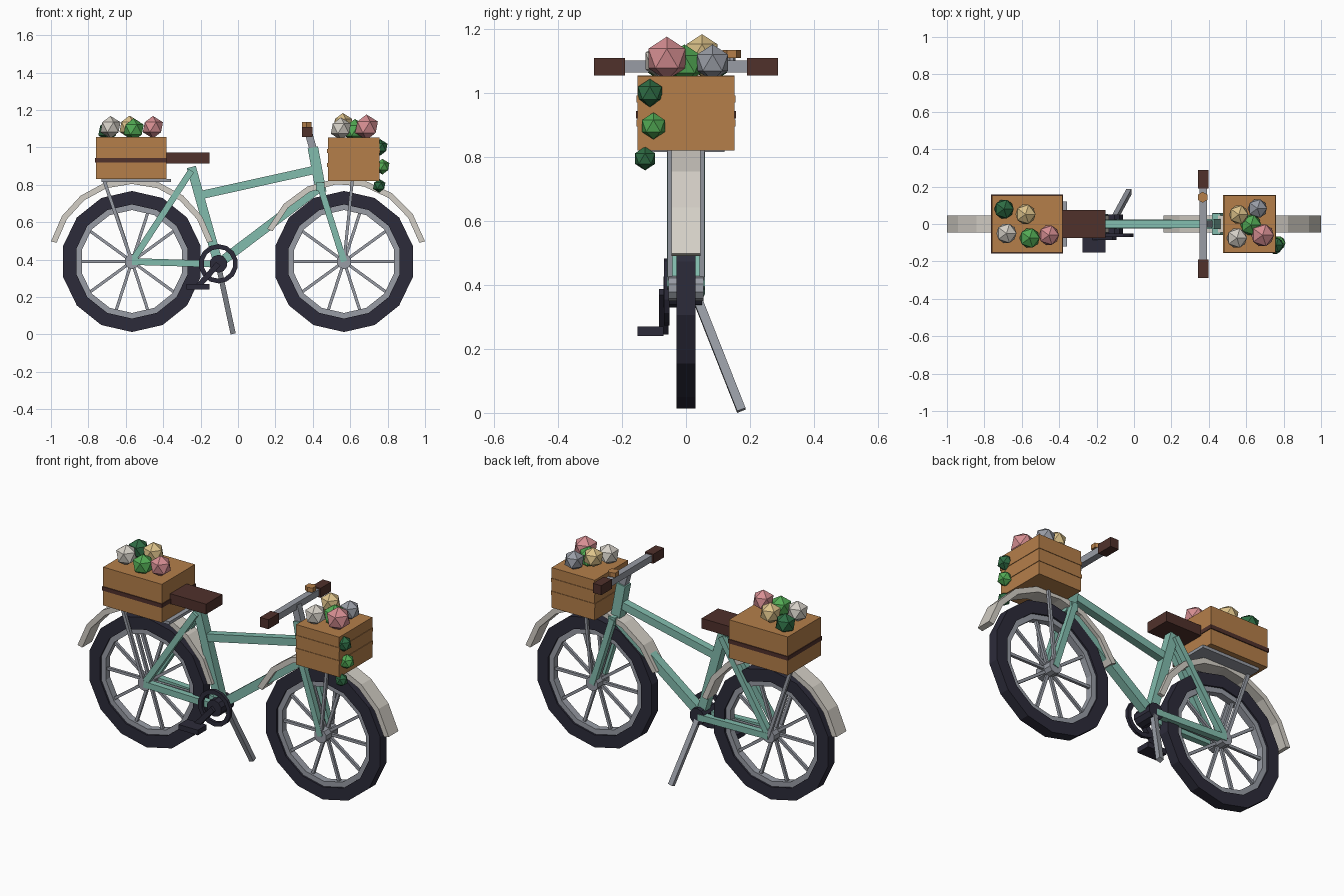
import bpy, bmesh, math
from mathutils import Vector, Matrix

if "Cube" in bpy.data.objects:
    bpy.data.objects.remove(bpy.data.objects["Cube"])


def material(name, r, g, b):
    lin = lambda c: ((c / 255 + 0.055) / 1.055) ** 2.4 if c > 10 else c / 255 / 12.92
    m = bpy.data.materials.new(name)
    m.diffuse_color = (lin(r), lin(g), lin(b), 1)
    m.use_nodes = True
    m.node_tree.nodes["Principled BSDF"].inputs["Base Color"].default_value = m.diffuse_color
    return m


TEAL = material("teal paint", 130, 188, 173)
RUBBER = material("dark rubber", 44, 43, 58)
METAL = material("grey metal", 152, 156, 165)
CREAM = material("cream", 212, 207, 198)
WOOD = material("wood", 181, 127, 74)
LEATHER = material("dark leather", 80, 49, 43)
PINK = material("pink petals", 214, 142, 146)
YELLOW = material("yellow petals", 220, 194, 138)
GREEN = material("leaf green", 82, 170, 84)
DEEP = material("deep green", 46, 108, 68)


def finish(name, bm, mat):
    bmesh.ops.recalc_face_normals(bm, faces=bm.faces)
    me = bpy.data.meshes.new(name)
    bm.to_mesh(me)
    bm.free()
    me.materials.append(mat)
    ob = bpy.data.objects.new(name, me)
    bpy.context.collection.objects.link(ob)
    return ob


def box(name, mat, lo, hi):
    bm = bmesh.new()
    lo, hi = Vector(lo), Vector(hi)
    size = hi - lo
    bmesh.ops.create_cube(bm, size=1, matrix=Matrix.Translation((lo + hi) / 2) @ Matrix.Diagonal((*size, 1)))
    return finish(name, bm, mat)


def beams(name, mat, width, segments):
    """Square bars between pairs of points, all in one object."""
    bm = bmesh.new()
    for a, b in segments:
        a, b = Vector(a), Vector(b)
        d = (b - a).normalized()
        side = Vector((0, 1, 0)) if abs(d.y) < 0.9 else Vector((1, 0, 0))
        side = (side - d * side.dot(d)).normalized()
        up = d.cross(side)
        rot = Matrix((side, up, d)).transposed().to_4x4()
        bmesh.ops.create_cube(bm, size=1, matrix=Matrix.Translation((a + b) / 2) @ rot
                              @ Matrix.Diagonal((width, width, (b - a).length, 1)))
    return finish(name, bm, mat)


def ring(name, mat, cx, cy, cz, r0, r1, half, n, a0=-90, a1=270):
    """Band of rectangular section swept about the y axis; open if less than a full turn."""
    bm = bmesh.new()
    full = a1 - a0 >= 360
    rows = []
    for k in range(n if full else n + 1):
        t = math.radians(a0 + (a1 - a0) * k / n)
        rows.append([bm.verts.new((cx + r * math.cos(t), cy + y, cz + r * math.sin(t)))
                     for r, y in ((r0, -half), (r1, -half), (r1, half), (r0, half))])
    for k in range(n):
        p, q = rows[k], rows[(k + 1) % len(rows)]
        for j in range(4):
            bm.faces.new((p[j], p[(j + 1) % 4], q[(j + 1) % 4], q[j]))
    if not full:
        bm.faces.new(rows[0])
        bm.faces.new(rows[-1])
    return finish(name, bm, mat)


def cylinder(name, mat, centre, radius, depth, n, along_y=True):
    bm = bmesh.new()
    rot = Matrix.Rotation(math.pi / 2, 4, 'X') if along_y else Matrix()
    bmesh.ops.create_cone(bm, cap_ends=True, segments=n, radius1=radius, radius2=radius, depth=depth,
                          matrix=Matrix.Translation(centre) @ rot)
    return finish(name, bm, mat)


def bloom(name, mat, x, y, z, r):
    bm = bmesh.new()
    bmesh.ops.create_icosphere(bm, subdivisions=1, radius=r, matrix=Matrix.Translation((x, y, z)))
    return finish(name, bm, mat)


HX, HZ = 0.567, 0.39

# wheels and mudguards
for end, cx, a0, a1, n in (("rear", -HX, 14, 166, 8), ("front", HX, 14, 157, 7)):
    ring(end + "_tyre", RUBBER, cx, 0, HZ, 0.305, 0.377, 0.03, 14)
    ring(end + "_rim", METAL, cx, 0, HZ, 0.275, 0.31, 0.02, 14)
    spokes = []
    for k in range(10):
        t = math.radians(36 * k)
        spokes.append(((cx, 0, HZ), (cx + 0.28 * math.cos(t), 0, HZ + 0.28 * math.sin(t))))
    beams(end + "_spokes", METAL, 0.016, spokes)
    cylinder(end + "_hub", METAL, (cx, 0, HZ), 0.04, 0.11, 10)
    ring(end + "_mudguard", CREAM, cx, 0, HZ, 0.415, 0.446, 0.045, n, a0, a1)

# frame
BB = (-0.105, 0, 0.378)
beams("seat_tube", TEAL, 0.05, [(BB, (-0.25, 0, 0.895))])
beams("top_tube", TEAL, 0.044, [((-0.20, 0, 0.745), (0.41, 0, 0.88))])
beams("down_tube", TEAL, 0.05, [(BB, (0.44, 0, 0.79))])
beams("head_tube", TEAL, 0.056, [((0.40, 0, 1.0), (0.445, 0, 0.76))])
pair = (-0.042, 0.042)
beams("fork", TEAL, 0.034, [((0.437, y, 0.80), (HX, y, HZ)) for y in pair])
beams("fork_crown", TEAL, 0.045, [((0.44, -0.055, 0.79), (0.44, 0.055, 0.79))])
beams("chain_stays", TEAL, 0.036, [((-0.11, y * 0.8, 0.376), (-HX, y, HZ)) for y in pair])
beams("seat_stays", TEAL, 0.034, [((-0.25, y * 0.6, 0.875), (-HX, y, HZ)) for y in pair])

# crank, chainring and single pedal
cylinder("crank_shell", RUBBER, (-0.105, -0.01, 0.378), 0.048, 0.12, 10)
ring("chainring", RUBBER, -0.105, -0.06, 0.378, 0.08, 0.105, 0.009, 14)
beams("crank_arm", RUBBER, 0.03, [((-0.105, -0.07, 0.378), (-0.215, -0.07, 0.255))])
box("pedal", RUBBER, (-0.275, -0.152, 0.24), (-0.152, -0.07, 0.27))

# kickstand
beams("kickstand", METAL, 0.028, [((-0.105, 0.03, 0.37), (-0.027, 0.173, 0.008))])

# handlebar, grips and bell
beams("stem", METAL, 0.04, [((0.405, 0, 0.98), (0.375, 0, 1.085))])
beams("handlebar", METAL, 0.038, [((0.37, -0.2, 1.083), (0.37, 0.2, 1.083))])
for side, s in (("left", 1), ("right", -1)):
    ys = sorted((0.19 * s, 0.288 * s))
    box(side + "_grip", LEATHER, (0.343, ys[0], 1.055), (0.397, ys[1], 1.11))
cylinder("bell", WOOD, (0.367, 0.143, 1.122), 0.029, 0.026, 6, along_y=False)
cylinder("bell_mount", METAL, (0.367, 0.143, 1.10), 0.012, 0.03, 6, along_y=False)

# seat
box("seat", LEATHER, (-0.40, -0.075, 0.913), (-0.153, 0.075, 0.972))

# rear rack and crate
box("rear_rack", METAL, (-0.73, -0.12, 0.815), (-0.357, 0.12, 0.832))
beams("rack_stays", METAL, 0.018, [((-0.715, y, 0.82), (-HX, y, HZ)) for y in (-0.05, 0.05)])
box("rear_crate", WOOD, (-0.76, -0.152, 0.832), (-0.383, 0.152, 1.055))
box("crate_strap", LEATHER, (-0.764, -0.157, 0.92), (-0.379, 0.157, 0.943))

# front basket with raised slats
box("front_basket", WOOD, (0.48, -0.152, 0.82), (0.757, 0.152, 1.053))
for k, z in enumerate((0.895, 0.97)):
    box("basket_slat_%d" % k, WOOD, (0.477, -0.155, z), (0.76, 0.155, z + 0.022))
beams("basket_stays", METAL, 0.016, [((0.612, y, 0.83), (HX, y, HZ)) for y in (-0.05, 0.05)])

# flowers and trailing leaves
flowers = (
    ("front_yellow", YELLOW, 0.56, 0.05, 1.127, 0.057), ("front_grey", METAL, 0.66, 0.083, 1.095, 0.057),
    ("front_leaf", GREEN, 0.625, -0.005, 1.09, 0.062), ("front_white", CREAM, 0.55, -0.075, 1.10, 0.06),
    ("front_pink", PINK, 0.687, -0.06, 1.108, 0.068),
    ("rear_deep_leaf", DEEP, -0.695, 0.08, 1.09, 0.058), ("rear_yellow", YELLOW, -0.58, 0.052, 1.11, 0.06),
    ("rear_white", CREAM, -0.682, -0.05, 1.108, 0.06), ("rear_leaf", GREEN, -0.558, -0.075, 1.095, 0.06),
    ("rear_pink", PINK, -0.455, -0.06, 1.108, 0.06),
    ("trailing_leaf_top", DEEP, 0.76, -0.113, 1.0, 0.044), ("trailing_leaf_mid", GREEN, 0.772, -0.102, 0.897, 0.042),
    ("trailing_leaf_low", DEEP, 0.755, -0.128, 0.795, 0.037),
)
for f in flowers:
    bloom(*f)
